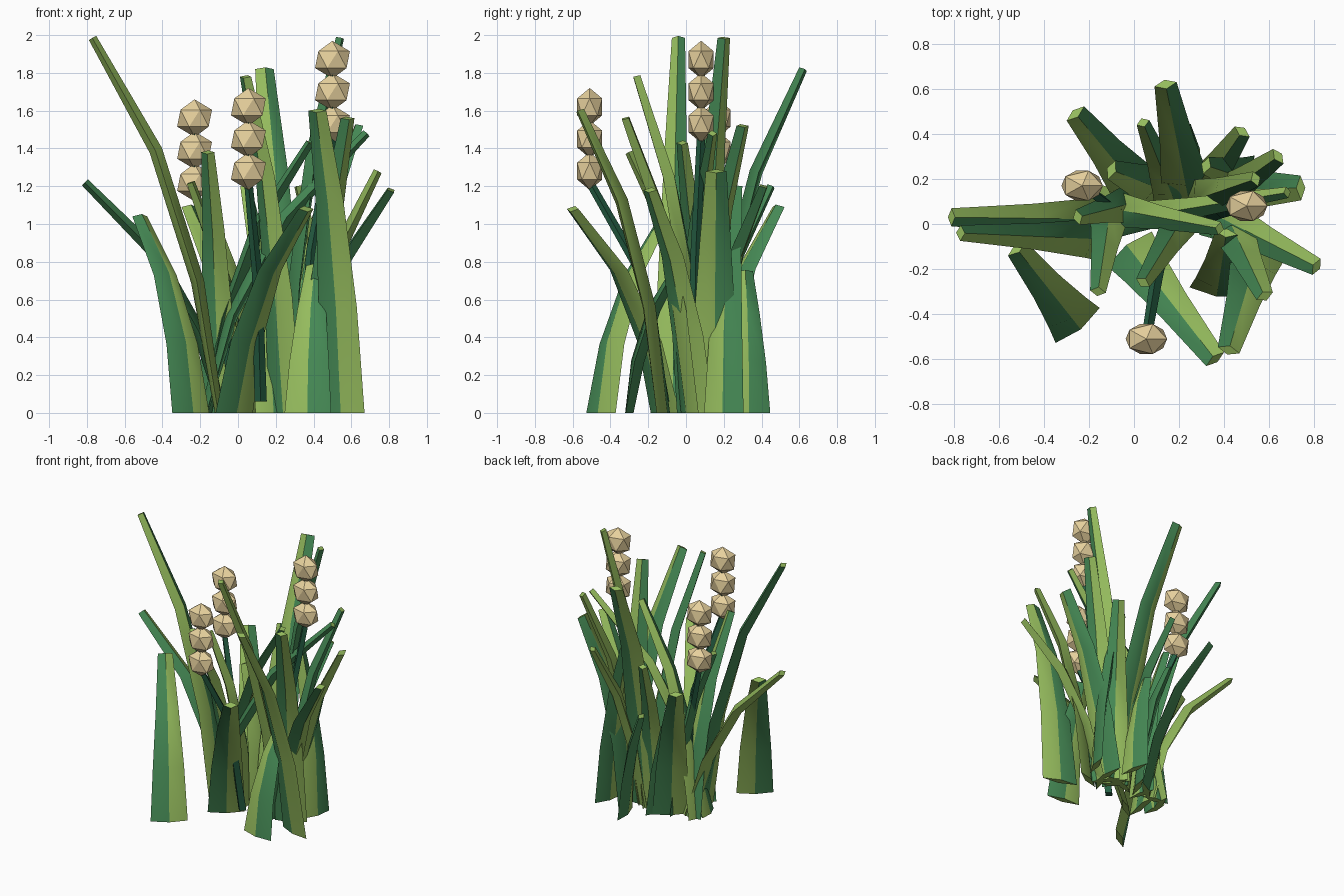
import bpy, bmesh, math
from mathutils import Vector, Matrix

if "Cube" in bpy.data.objects:
    bpy.data.objects.remove(bpy.data.objects["Cube"])


def material(name, rgb):
    m = bpy.data.materials.new(name)
    m.diffuse_color = (*rgb, 1)
    m.use_nodes = True
    m.node_tree.nodes["Principled BSDF"].inputs["Base Color"].default_value = m.diffuse_color
    return m


LIGHT = material("light_green", (0.30, 0.50, 0.11))
TEAL = material("deep_green", (0.06, 0.25, 0.09))
DARK = material("dark_green", (0.02, 0.12, 0.06))
SEED = material("seed_tan", (0.80, 0.64, 0.34))


def finish(name, bm, mats, smooth=True):
    bmesh.ops.recalc_face_normals(bm, faces=bm.faces)
    me = bpy.data.meshes.new(name)
    bm.to_mesh(me)
    bm.free()
    for m in mats:
        me.materials.append(m)
    ob = bpy.data.objects.new(name, me)
    bpy.context.collection.objects.link(ob)
    if smooth:
        bpy.context.view_layer.objects.active = ob
        ob.select_set(True)
        bpy.ops.object.shade_smooth_by_angle(angle=math.radians(45))
        ob.select_set(False)


def loft(path, side, widths, depths, mats, name):
    """Four-sided tapering strip along a path, one colour per half."""
    bm = bmesh.new()
    rings = []
    for i, p in enumerate(path):
        t = (path[min(i + 1, len(path) - 1)] - path[max(i - 1, 0)]).normalized()
        n = side.cross(t).normalized()
        if i == 0:
            n.z = 0          # base lies flat on the ground
            n.normalize()
        w, d = widths[i] / 2, depths[i] / 2
        offs = (side * w, n * d, side * -w, n * -d)
        rings.append([bm.verts.new(p + o) for o in offs])
    for a, b in zip(rings, rings[1:]):
        for k in range(4):
            f = bm.faces.new((a[k], a[(k + 1) % 4], b[(k + 1) % 4], b[k]))
            f.material_index = 0 if k in (1, 2) else min(1, len(mats) - 1)
    bm.faces.new(rings[0])
    bm.faces.new(rings[-1])
    finish(name, bm, mats)


def blade(name, base, tip, end, flip):
    """Blade leaning from base to tip; wide tips have wider bases."""
    b, t = Vector((*base, 0)), Vector(tip)
    lean = Vector((t.x - b.x, t.y - b.y, 0))
    side = Vector((lean.y, -lean.x, 0)).normalized() * (-1 if flip else 1)
    path = [b + lean * o + Vector((0, 0, t.z * h))
            for h, o in ((0, 0), (0.35, 0.17), (0.7, 0.5), (1, 1))]
    flare = 0.1 + 0.5 * end
    widths = [end + flare * k for k in (1, 0.74, 0.36, 0)]
    loft(path, side, widths, (0.045, 0.07, 0.07, 0.045), (LIGHT, TEAL), name)


# Grass blades: base (x, y), tip (x, y, z), tip width
BLADES = [
    ((-0.10, -0.07), (-0.77, -0.04, 1.985), 0.07),
    ((-0.08, 0.02), (-0.81, 0.03, 1.22), 0.08),
    ((-0.25, -0.45), (-0.52, -0.11, 1.04), 0.10),
    ((-0.10, 0.10), (-0.16, -0.30, 1.38), 0.07),
    ((0.02, 0.15), (-0.26, 0.49, 1.09), 0.10),
    ((0.25, 0.08), (0.04, -0.26, 1.78), 0.07),
    ((0.24, 0.12), (0.14, 0.62, 1.82), 0.10),
    ((0.25, 0.10), (0.54, 0.20, 1.985), 0.07),
    ((0.55, -0.12), (0.42, -0.56, 1.60), 0.10),
    ((0.42, 0.02), (0.58, -0.32, 1.56), 0.08),
    ((0.33, 0.08), (0.64, 0.30, 1.52), 0.08),
    ((-0.18, 0.00), (0.68, 0.14, 1.48), 0.05),
    ((0.36, 0.15), (0.74, 0.16, 1.28), 0.11),
    ((0.34, 0.05), (0.81, -0.19, 1.18), 0.08),
    ((-0.02, -0.11), (0.36, -0.60, 1.08), 0.10),
    ((0.37, -0.30), (0.41, -0.04, 0.78), 0.10),
    ((-0.16, 0.08), (0.38, -0.02, 1.43), 0.06),
    ((0.28, 0.12), (0.48, 0.41, 1.20), 0.08),
    ((0.02, 0.10), (-0.25, 0.03, 1.22), 0.07),
    ((0.18, 0.10), (0.04, 0.45, 1.20), 0.06),
    ((0.27, 0.33), (0.15, 0.31, 0.75), 0.09),
    ((0.10, 0.16), (-0.10, 0.24, 0.95), 0.09),
    ((0.50, 0.20), (0.32, 0.26, 1.20), 0.08),
]
FLIPPED = {1, 2, 12}
for i, (base, tip, end) in enumerate(BLADES):
    blade(f"grass_blade_{i + 1}", base, tip, end, i in FLIPPED)

# Seed stalks: stem plus three stacked faceted seed heads
STALKS = [((0.12, -0.12), (0.055, -0.51), 1.28),
          ((-0.02, 0.02), (-0.23, 0.17), 1.22),
          ((0.34, 0.04), (0.50, 0.08), 1.53)]
for i, (base, top, z) in enumerate(STALKS):
    b, t = Vector((*base, 0.06)), Vector((*top, z + 0.3))
    mid = b.lerp(t, 0.45) + Vector((b.x - t.x, b.y - t.y, 0)) * 0.15
    low = Vector((*top, z - 0.06))
    sizes = (0.065, 0.055, 0.045, 0.04)
    loft([b, mid, low, t], Vector((1, 0, 0)), sizes, sizes,
         (DARK,), f"seed_stem_{i + 1}")
    for k in range(3):
        bm = bmesh.new()
        bmesh.ops.create_icosphere(
            bm, subdivisions=1, radius=0.1,
            matrix=Matrix.Translation((*top, z + 0.17 * k))
            @ Matrix.Diagonal((1.03, 0.78, 1, 1)))
        finish(f"seed_head_{i + 1}_{k + 1}", bm, (SEED,), smooth=False)
